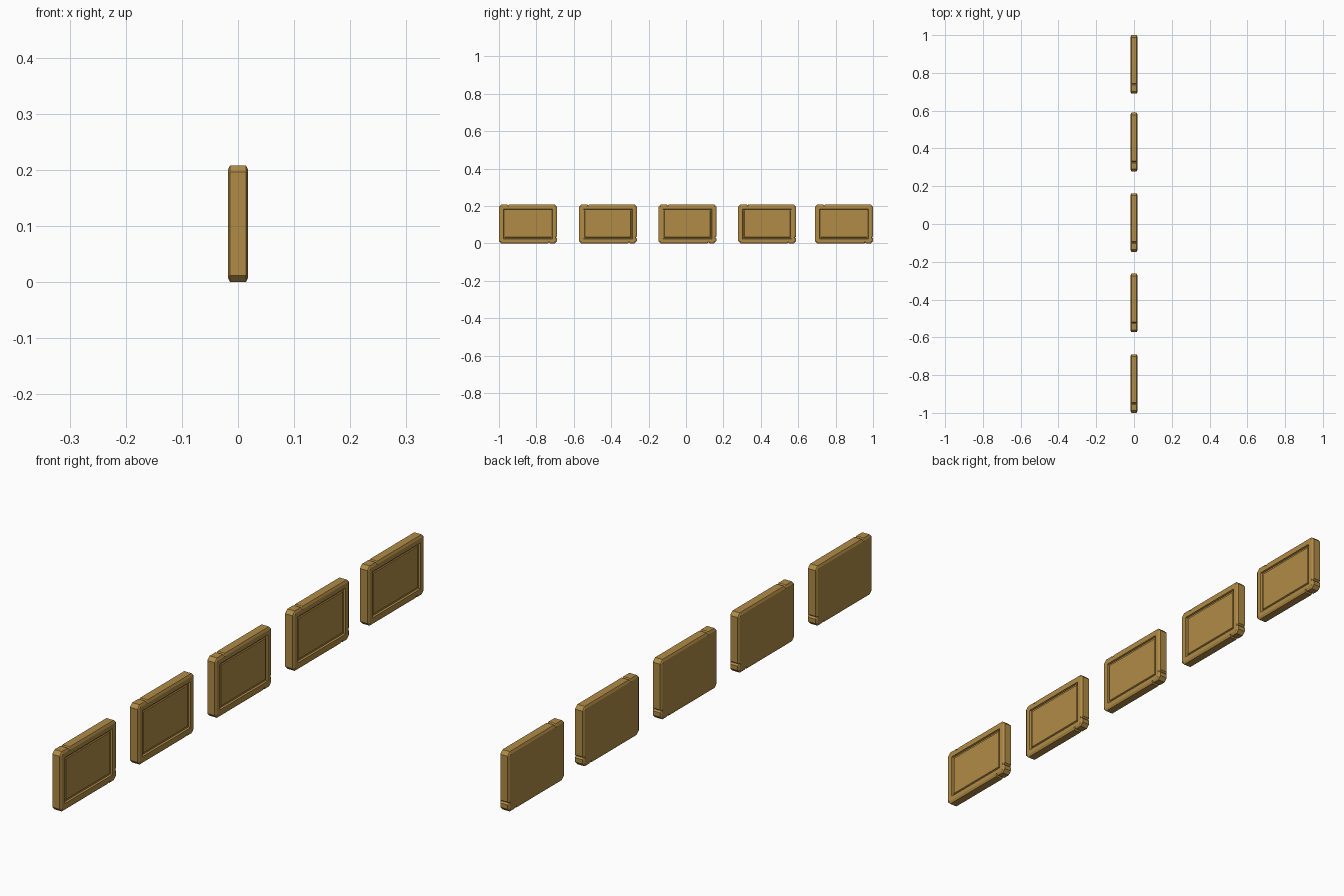
import bpy, bmesh

if "Cube" in bpy.data.objects:
    bpy.data.objects.remove(bpy.data.objects["Cube"])

L, H, T = 0.31, 0.208, 0.018      # panel length, height, half thickness
C, D, W = 0.012, 0.006, 0.005     # corner chamfer, notch depth, notch half width

# Side outline in (y, z): chamfered corners with three small grip notches
h = L / 2
top_y, low_y, side_z = -h + 0.05, h - 0.042, 0.032
outline = [
    (-h + C, 0), (low_y - W, 0), (low_y, D), (low_y + W, 0),
    (h - C, 0), (h, C), (h, side_z - W), (h - D, side_z), (h, side_z + W),
    (h, H - C), (h - C, H), (top_y + W, H), (top_y, H - D), (top_y - W, H),
    (-h + C, H), (-h, H - C), (-h, C),
]

# Stack of cross-sections: (x, margin inward from the outline)
sections = [
    (-T, 0.008), (-T + 0.004, 0), (T - 0.004, 0), (T, 0.008),   # bevelled shell
    (T, 0.024), (T - 0.006, 0.026),                             # bezel and groove
    (T - 0.006, 0.031), (T - 0.003, 0.033),                     # inner plate
]


def clamp(v, lo, hi):
    return max(lo, min(hi, v))


def panel_mesh():
    bm = bmesh.new()
    loops = []
    for x, m in sections:
        loops.append([bm.verts.new((x, clamp(y, -h + m, h - m), clamp(z, m, H - m)))
                      for y, z in outline])
    n = len(outline)
    for a, b in zip(loops, loops[1:]):
        for i in range(n):
            j = (i + 1) % n
            bm.faces.new((a[i], a[j], b[j], b[i]))
    bm.faces.new(loops[0][::-1])
    bm.faces.new(loops[-1])
    bmesh.ops.remove_doubles(bm, verts=bm.verts, dist=1e-5)
    bmesh.ops.recalc_face_normals(bm, faces=bm.faces)
    mesh = bpy.data.meshes.new("panel")
    bm.to_mesh(mesh)
    bm.free()
    return mesh


# Tan finish
tan = bpy.data.materials.new("tan")
tan.diffuse_color = (0.434, 0.258, 0.061, 1)
tan.use_nodes = True
tan.node_tree.nodes["Principled BSDF"].inputs["Base Color"].default_value = tan.diffuse_color

# Row of five identical panels
mesh = panel_mesh()
mesh.materials.append(tan)
for i, y in enumerate((-0.845, -0.418, 0.007, 0.434, 0.845)):
    ob = bpy.data.objects.new(f"panel_{i + 1}", mesh)
    ob.location.y = y
    bpy.context.collection.objects.link(ob)
